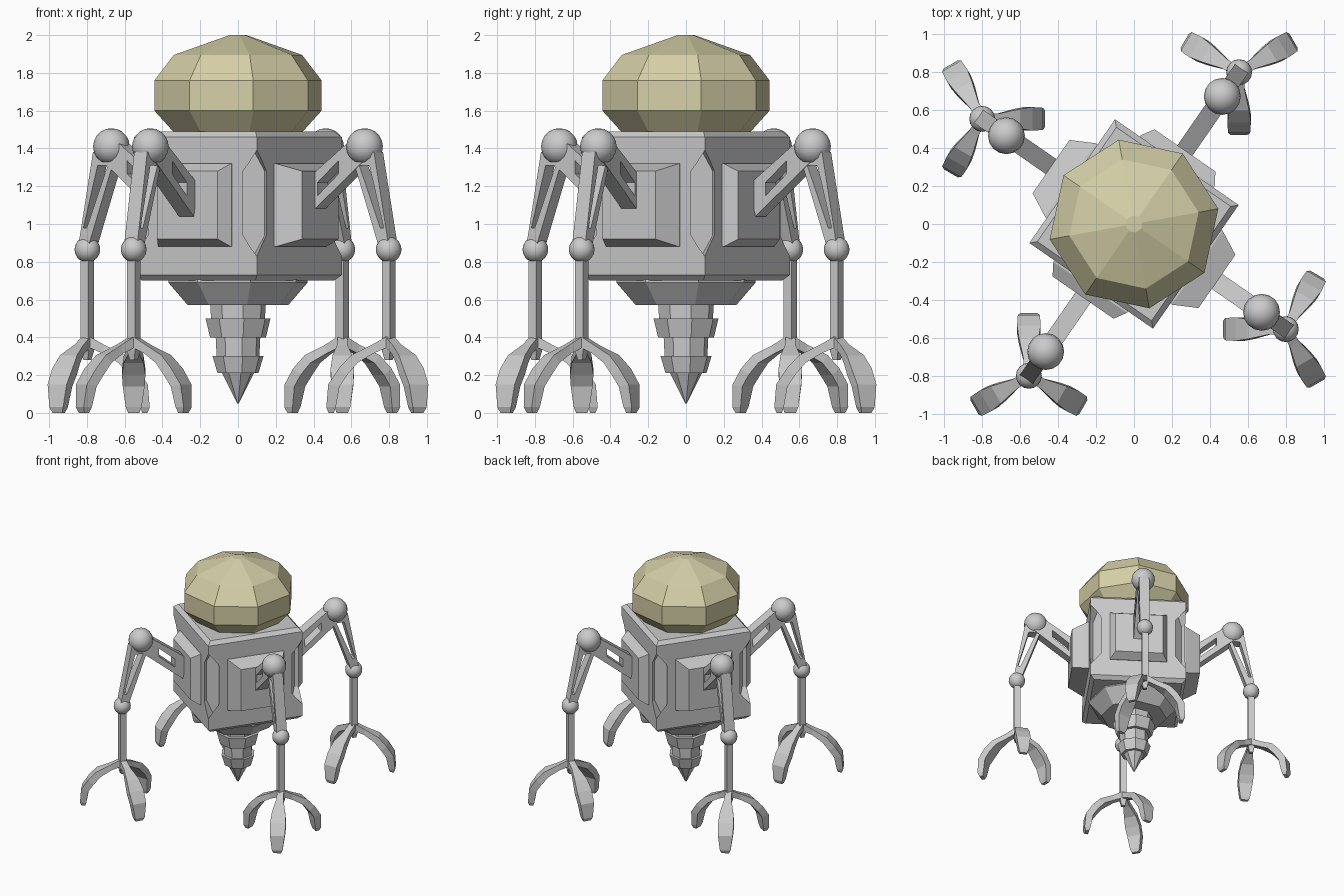
import bpy, bmesh, math
from mathutils import Matrix, Vector

if "Cube" in bpy.data.objects:
    bpy.data.objects.remove(bpy.data.objects["Cube"])

YAW = math.radians(55.3)          # direction of the first leg
QUARTER = math.pi / 2


def turn(k):
    return Matrix.Rotation(YAW + k * QUARTER, 4, 'Z')


def make(name, verts, faces, mat=None):
    """Mesh object from points in the leg frame (x outwards, y sideways)."""
    me = bpy.data.meshes.new(name)
    me.from_pydata([(mat or Matrix()) @ Vector(v) for v in verts], [], faces)
    bm = bmesh.new()
    bm.from_mesh(me)
    bmesh.ops.recalc_face_normals(bm, faces=bm.faces)
    bm.to_mesh(me)
    bm.free()
    ob = bpy.data.objects.new(name, me)
    bpy.context.collection.objects.link(ob)
    return ob


def loft(name, loops, mat=None):
    """Closed skin through equally sized loops, capped at both ends."""
    n = len(loops[0])
    verts = [v for loop in loops for v in loop]
    faces = [list(range(n)), list(range(len(verts) - n, len(verts)))]
    for i in range(len(loops) - 1):
        for j in range(n):
            k = (j + 1) % n
            faces.append((i * n + j, i * n + k, (i + 1) * n + k, (i + 1) * n + j))
    return make(name, verts, faces, mat)


def lathe(name, profile, sides=8):
    ang = [2 * math.pi * i / sides for i in range(sides)]
    return loft(name, [[(r * math.cos(a), r * math.sin(a), z) for a in ang]
                       for r, z in profile], turn(0))


def rect_z(h, z, w=None):
    w = w or h
    return [(-h, -w, z), (h, -w, z), (h, w, z), (-h, w, z)]


def rect_x(x, w, z0, z1):
    return [(x, -w, z0), (x, w, z0), (x, w, z1), (x, -w, z1)]


def slotted_bar(name, outer, inner, hw, mat):
    """Four-sided plate in the x-z plane with a four-sided window."""
    verts = [(x, s * hw, z) for s in (-1, 1) for x, z in outer + inner]
    faces = []
    for j in range(4):
        k = (j + 1) % 4
        faces += [(j, k, 4 + k, 4 + j), (8 + j, 8 + k, 12 + k, 12 + j),
                  (j, k, 8 + k, 8 + j), (4 + j, 4 + k, 12 + k, 12 + j)]
    return make(name, verts, faces, mat)


def ball(name, r, loc, mat):
    bpy.ops.mesh.primitive_uv_sphere_add(segments=16, ring_count=10, radius=r,
                                         location=mat @ Vector(loc))
    ob = bpy.context.object
    ob.name = name
    bpy.ops.object.shade_smooth()


# Faceted dome
dome = lathe("dome", [(.34, 1.48), (.45, 1.60), (.45, 1.76), (.345, 1.895), (.045, 2.0)])
tint = bpy.data.materials.new("dome_tint")
tint.diffuse_color = (.66, .62, .38, 1)
tint.use_nodes = True
tint.node_tree.nodes["Principled BSDF"].inputs["Base Color"].default_value = tint.diffuse_color
dome.data.materials.append(tint)

# Box body with chamfered top and bottom rims
body = loft("body", [rect_z(.365, .70), rect_z(.395, .73),
                     rect_z(.395, 1.46), rect_z(.365, 1.49)], turn(0))

# Hexagonal recesses cut in the four vertical edges
for k in range(4):
    loops = [[(d, -s * w, z) for s, z in ((0, .83), (1, .94), (1, 1.28),
                                         (0, 1.39), (-1, 1.28), (-1, .94))]
             for d, w in ((.46, .06), (.62, .07))]
    cutter = loft("recess_cutter", loops, turn(k + .5))
    cutter.hide_render = True
    mod = body.modifiers.new("recess", 'BOOLEAN')
    mod.operation, mod.solver, mod.object = 'DIFFERENCE', 'EXACT', cutter
    bpy.context.view_layer.objects.active = body
    bpy.ops.object.modifier_apply(modifier=mod.name)
    bpy.data.objects.remove(cutter)

# Belly collar and stepped drill
lathe("belly_collar", [(.375, .705), (.375, .69), (.27, .57)])
lathe("drill", [(.15, .58), (.145, .50), (.175, .50), (.15, .40), (.12, .40), (.115, .30),
                (.137, .30), (.11, .21), (.085, .21), (.004, .05)])

for k in range(4):
    m = turn(k)
    # Raised side panel, deeper on one opposite pair
    out, hw = (.47, .195) if k % 2 == 0 else (.53, .17)
    loft("side_panel", [rect_x(.38, .235, .88, 1.32), rect_x(.405, .235, .88, 1.32),
                        rect_x(out, hw, .92, 1.28)], m)

    # Upper and lower slotted arms with ball joints
    slotted_bar("upper_arm", [(.44, 1.21), (.48, 1.04), (.86, 1.35), (.78, 1.46)],
                [(.545, 1.22), (.545, 1.15), (.68, 1.265), (.68, 1.335)], .048, m)
    ball("shoulder_ball", .097, (.815, 0, 1.41), m)
    slotted_bar("lower_arm", [(.755, 1.38), (.905, 1.38), (1.0, .88), (.935, .88)],
                [(.81, 1.31), (.875, 1.31), (.967, .98), (.945, .98)], .042, m)
    ball("knee_ball", .068, (.97, 0, .865), m)

    # Shin post and three-toed claw
    at_foot = m @ Matrix.Translation((.97, 0, 0))
    loft("shin", [rect_z(.015, .28), rect_z(.026, .33), rect_z(.026, .86)], at_foot)
    for i in range(3):
        toe = at_foot @ Matrix.Rotation(math.radians(-25.3 + 120 * i), 4, 'Z')
        sections = [((0, .41), (0, .35), .025), ((.09, .36), (.08, .315), .028),
                    ((.20, .305), (.165, .265), .052), ((.265, .235), (.22, .20), .062),
                    ((.32, .15), (.26, .14), .058), ((.33, .03), (.28, .03), .042),
                    ((.318, 0), (.29, 0), .03)]
        loft("claw_toe", [[(a[0], -w, a[1]), (a[0], w, a[1]), (b[0], w, b[1]), (b[0], -w, b[1])]
                          for a, b, w in sections], toe)
